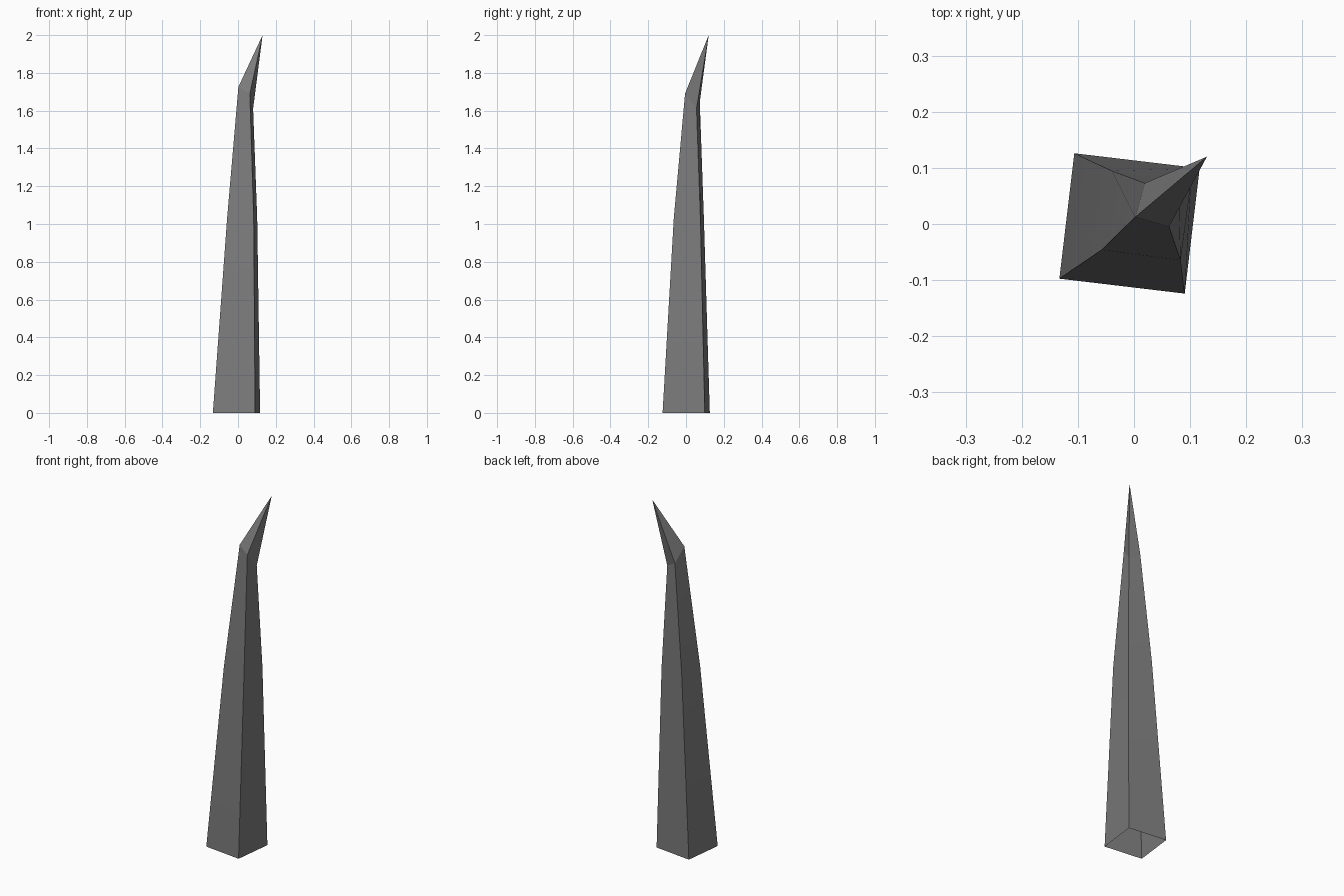
import bpy
import bmesh
from math import radians
from mathutils import Matrix, Vector

default_cube = bpy.data.objects.get("Cube")
if default_cube:
    bpy.data.objects.remove(default_cube, do_unlink=True)

# Dark grey stone
stone = bpy.data.materials.new("dark_grey")
colour = (0.2, 0.2, 0.2, 1)
stone.diffuse_color = colour
stone.use_nodes = True
stone.node_tree.nodes["Principled BSDF"].inputs["Base Color"].default_value = colour


def square_ring(bm, centre, side, turn, slope=(0, 0)):
    """Four corners of a turned square whose height leans by the given slope."""
    spin = Matrix.Rotation(radians(turn), 3, "Z")
    ring = []
    for sx, sy in ((-1, -1), (1, -1), (1, 1), (-1, 1)):
        offset = spin @ Vector((sx, sy, 0)) * side / 2
        offset.z = offset.x * slope[0] + offset.y * slope[1]
        ring.append(bm.verts.new(Vector(centre) + offset))
    return ring


bm = bmesh.new()

# Tapering shaft, open underneath
rings = [
    square_ring(bm, (-0.008, 0.001, 0), 0.225, -6.8),
    square_ring(bm, (0.022, 0.015, 1.03), 0.142, -7.5),
    square_ring(bm, (0.041, 0.034, 1.668), 0.063, -16, slope=(-0.885, -1.065)),
]
for lower, upper in zip(rings, rings[1:]):
    for i in range(4):
        j = (i + 1) % 4
        bm.faces.new((lower[i], lower[j], upper[j], upper[i]))

# Bent pointed tip
tip = bm.verts.new((0.13, 0.12, 2))
for i in range(4):
    bm.faces.new((rings[-1][i], rings[-1][(i + 1) % 4], tip))

mesh = bpy.data.meshes.new("bent_spike")
bm.to_mesh(mesh)
bm.free()
mesh.materials.append(stone)
spike = bpy.data.objects.new("bent_spike", mesh)
bpy.context.collection.objects.link(spike)

# Soften only the shallow bend halfway up the shaft
bpy.ops.object.select_all(action="DESELECT")
spike.select_set(True)
bpy.context.view_layer.objects.active = spike
bpy.ops.object.shade_smooth_by_angle(angle=radians(10))
